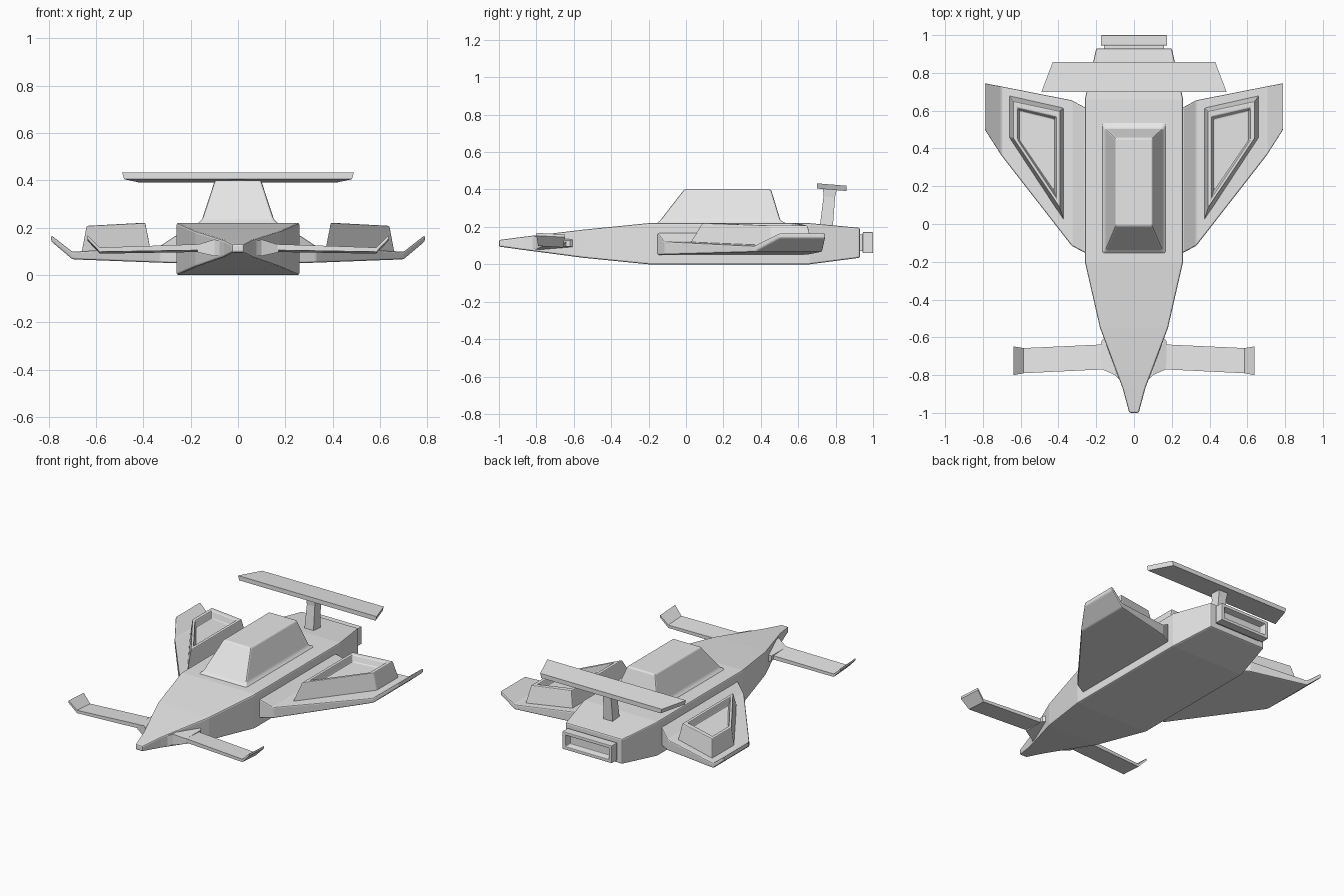
import bpy
import bmesh

cube = bpy.data.objects.get("Cube")
if cube:
    bpy.data.objects.remove(cube)

# One plain grey for the whole craft
grey = bpy.data.materials.new("hull_grey")
grey.use_nodes = True
colour = (0.8, 0.8, 0.8, 1)
grey.diffuse_color = colour
grey.node_tree.nodes["Principled BSDF"].inputs["Base Color"].default_value = colour


def loft(name, rings, bevel=0.0, mirror=False):
    """Skin a run of matching rings, cap both ends, then bevel and mirror."""
    bm = bmesh.new()
    loops = [[bm.verts.new(p) for p in ring] for ring in rings]
    for a, b in zip(loops, loops[1:]):
        for i in range(len(a)):
            j = (i + 1) % len(a)
            bm.faces.new((a[i], a[j], b[j], b[i]))
    bm.faces.new(loops[0][::-1])
    bm.faces.new(loops[-1])
    bmesh.ops.recalc_face_normals(bm, faces=bm.faces)
    mesh = bpy.data.meshes.new(name)
    bm.to_mesh(mesh)
    bm.free()
    mesh.materials.append(grey)
    obj = bpy.data.objects.new(name, mesh)
    bpy.context.collection.objects.link(obj)
    if bevel:
        mod = obj.modifiers.new("soft_edges", "BEVEL")
        mod.width = bevel
        mod.segments = 2
        mod.angle_limit = 0.35
    if mirror:
        obj.modifiers.new("other_side", "MIRROR")
    return obj


def across(y, w, zb, zt):
    """Rectangle facing along the hull."""
    return [(-w, y, zb), (w, y, zb), (w, y, zt), (-w, y, zt)]


def level(z, w, y0, y1):
    """Flat rectangle at one height."""
    return [(-w, y0, z), (w, y0, z), (w, y1, z), (-w, y1, z)]


def rib(x, y0, y1, zb, zt, tilt=0.0):
    """Wing section at one distance from the centre line."""
    return [(x, y0, zb + tilt), (x, y1, zb), (x, y1, zt), (x, y0, zt + tilt)]


# Hull
loft("hull", [across(*s) for s in (
    (-1, 0.025, 0.095, 0.13),
    (-0.87, 0.06, 0.077, 0.147),
    (-0.55, 0.18, 0.035, 0.185),
    (-0.2, 0.26, 0, 0.22),
    (0.66, 0.26, 0, 0.22),
    (0.93, 0.2, 0.035, 0.195))], 0.008)

# Canopy with a flared foot
loft("canopy", [level(*s) for s in (
    (0.215, 0.172, -0.16, 0.545),
    (0.235, 0.152, -0.138, 0.505),
    (0.40, 0.098, -0.01, 0.455))], 0.008)

# Engine neck and hollow nozzle
loft("engine_neck", [across(0.9, 0.16, 0.07, 0.16),
                     across(0.955, 0.16, 0.07, 0.16)])
loft("engine_nozzle", [across(*s) for s in (
    (0.945, 0.175, 0.06, 0.172),
    (1, 0.175, 0.06, 0.172),
    (1, 0.153, 0.08, 0.152),
    (0.96, 0.145, 0.086, 0.146))], 0.004)

# Main wings with upturned tips
loft("main_wings", [rib(*s) for s in (
    (0.24, -0.16, 0.60, 0.05, 0.172),
    (0.265, -0.15, 0.62, 0.05, 0.165),
    (0.33, -0.115, 0.655, 0.052, 0.122),
    (0.70, 0.36, 0.728, 0.066, 0.098),
    (0.79, 0.50, 0.745, 0.142, 0.168))], 0.007, True)


# Open trays on top of the wings
def tray_ring(x0, x1, front0, front1, back0, back1, z0, z1):
    return [(x0, front0, z0), (x1, front1, z1), (x1, back1, z1), (x0, back0, z0)]


loft("wing_trays", [tray_ring(*s) for s in (
    (0.365, 0.665, 0.0, 0.46, 0.62, 0.685, 0.08, 0.075),
    (0.392, 0.64, 0.085, 0.455, 0.597, 0.65, 0.22, 0.208),
    (0.412, 0.617, 0.14, 0.448, 0.568, 0.615, 0.22, 0.208),
    (0.42, 0.606, 0.17, 0.442, 0.555, 0.6, 0.18, 0.168))], 0.005, True)

# Canard roots and canards near the nose
loft("canard_roots", [rib(*s) for s in (
    (0.04, -0.86, -0.52, 0.085, 0.135),
    (0.10, -0.80, -0.54, 0.08, 0.15),
    (0.172, -0.768, -0.62, 0.096, 0.128))], 0, True)
loft("canards", [rib(*s) for s in (
    (0.08, -0.785, -0.63, 0.095, 0.122, 0.008),
    (0.17, -0.77, -0.638, 0.097, 0.122, 0.008),
    (0.585, -0.79, -0.657, 0.09, 0.108, 0.008),
    (0.637, -0.80, -0.648, 0.145, 0.16, 0.008))], 0, True)

# Tail post and rear spoiler
loft("tail_post", [level(*s) for s in (
    (0.2, 0.032, 0.715, 0.785),
    (0.36, 0.028, 0.735, 0.797),
    (0.405, 0.032, 0.733, 0.808))])


def spoiler_ring(drop, inset):
    w0, w1 = 0.49 - inset, 0.43 - inset
    return [(-w0, 0.70, 0.433 - drop), (w0, 0.70, 0.433 - drop),
            (w1, 0.858, 0.42 - drop), (-w1, 0.858, 0.42 - drop)]


loft("spoiler", [spoiler_ring(0.028, 0.008), spoiler_ring(0, 0)])
